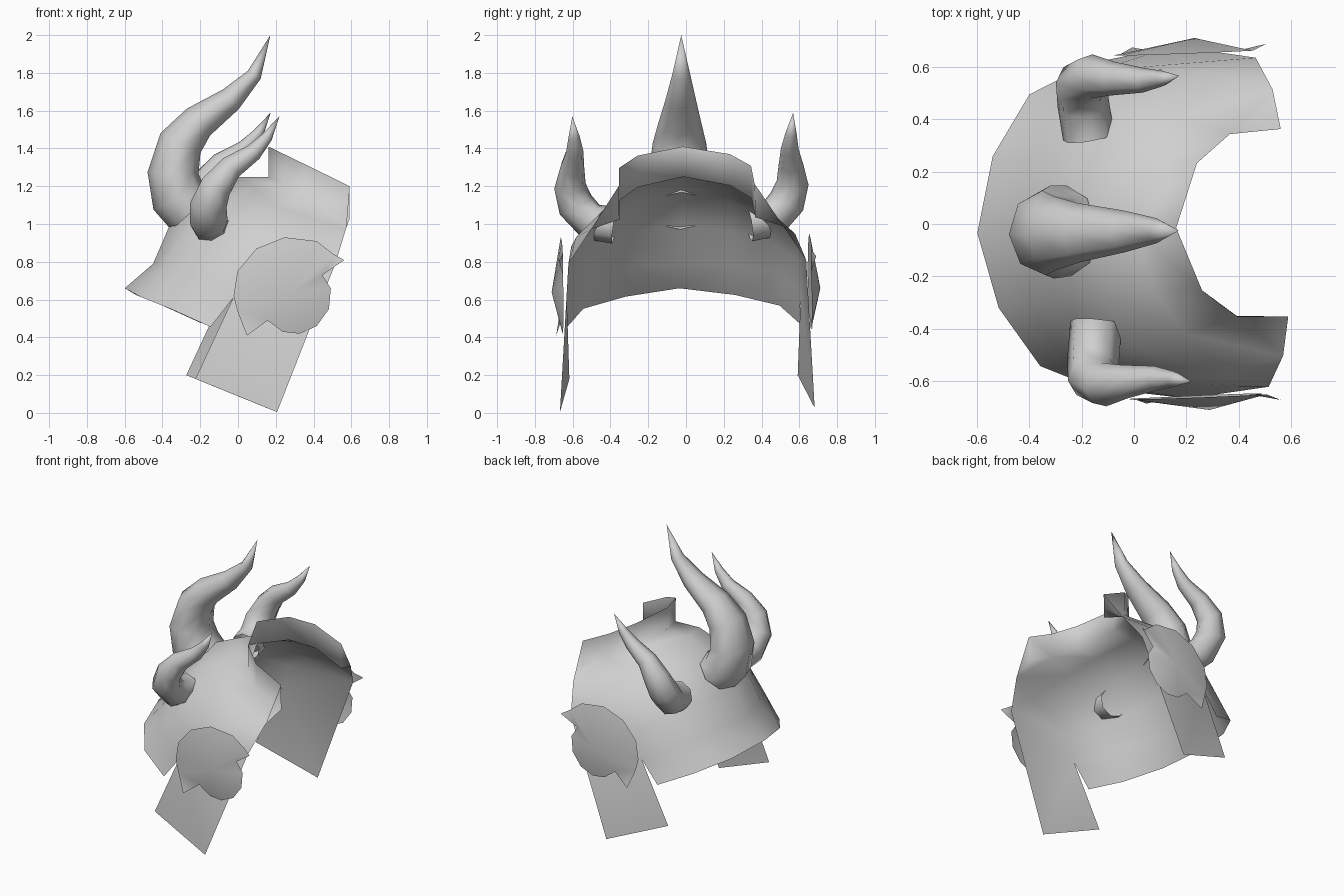
import bpy, bmesh, math
from mathutils import Vector

if "Cube" in bpy.data.objects:
    bpy.data.objects.remove(bpy.data.objects["Cube"])

grey = bpy.data.materials.new("plain grey")
grey.use_nodes = True
COLOUR = (0.63, 0.63, 0.63, 1)
grey.diffuse_color = COLOUR
grey.node_tree.nodes["Principled BSDF"].inputs["Base Color"].default_value = COLOUR


def finish(name, bm, mirrored=True):
    """Turn a bmesh into a smooth grey object, mirrored across the helmet's middle."""
    mesh = bpy.data.meshes.new(name)
    bm.to_mesh(mesh)
    bm.free()
    mesh.materials.append(grey)
    mesh.shade_smooth()
    ob = bpy.data.objects.new(name, mesh)
    bpy.context.collection.objects.link(ob)
    if mirrored:
        mod = ob.modifiers.new("both sides", "MIRROR")
        mod.use_axis = (False, True, False)
    # the whole helmet sits slightly turned and tilted
    ob.rotation_euler = (0.016, 0, 0.04)


def horn(name, path, across, flare, mirrored):
    """Tapered tube through (centre, radius) stations, wider along 'across', ending in a point."""
    bm = bmesh.new()
    sides = 8
    pts = [Vector(p[:3]) for p in path]
    rings = []
    normal = Vector(across)
    for i, p in enumerate(path[:-1]):
        t = (pts[i + 1] - pts[max(i - 1, 0)]).normalized()
        normal = (normal - t * normal.dot(t)).normalized()
        side = t.cross(normal)
        rings.append([bm.verts.new(pts[i] + p[3] * (flare * normal * math.cos(a) + side * math.sin(a)))
                      for a in (math.tau * k / sides for k in range(sides))])
    for a, b in zip(rings, rings[1:]):
        for k in range(sides):
            j = (k + 1) % sides
            bm.faces.new((a[k], a[j], b[j], b[k]))
    tip = bm.verts.new(pts[-1])
    for k in range(sides):
        bm.faces.new((rings[-1][k], rings[-1][(k + 1) % sides], tip))
    finish(name, bm, mirrored)


# Helmet shell: arcs from the neck rim over the crown to the face opening,
# each running from the middle out to one side
arcs = [
    [(-.6, 0, .66), (-.53, .29, .62), (-.38, .52, .56), (-.17, .615, .465)],
    [(-.45, 0, .79), (-.4, .27, .78), (-.28, .49, .74), (-.05, .62, .62)],
    [(-.36, 0, 1), (-.3, .26, .96), (-.18, .47, .9), (0, .61, .8)],
    [(-.18, 0, 1.17), (-.12, .26, 1.12), (-.02, .45, 1.04), (.15, .6, .89)],
    [(0, 0, 1.25), (.07, .25, 1.2), (.18, .41, 1.1), (.33, .58, .94)],
    [(.16, 0, 1.25), (.25, .245, 1.2), (.38, .35, 1.13), (.55, .51, .98)],
]
bm = bmesh.new()
grid = [[bm.verts.new(p) for p in arc] for arc in arcs]
for a, b in zip(grid, grid[1:]):
    for k in range(3):
        bm.faces.new((a[k], b[k], b[k + 1], a[k + 1]))
corner = bm.verts.new((.575, .36, 1.03))
bm.faces.new((grid[5][2], corner, grid[5][3]))

# Cheek guard hanging from the side of the shell
front = bm.verts.new((.49, .63, .8))
low_front = bm.verts.new((.18, .675, .015))
low_back = bm.verts.new((-.25, .605, .19))
side = [row[3] for row in grid[1:]]
for a, b in zip(side[:-1], side[1:]):
    bm.faces.new((a, b, front))
bm.faces.new((side[0], front, low_front, low_back))

# Raised brow wall along the face opening, closed down to the side of the shell
foot = [grid[5][0], grid[5][1], grid[5][2], corner]
top = [bm.verts.new((v.co.x, v.co.y, 1.41 - (v.co.x - .16) * .49)) for v in foot]
for k in range(3):
    bm.faces.new((foot[k], top[k], top[k + 1], foot[k + 1]))
bm.faces.new((corner, top[3], grid[5][3]))
bmesh.ops.recalc_face_normals(bm, faces=bm.faces)
if sum(f.normal.y * f.calc_area() for f in bm.faces) < 0:
    bmesh.ops.reverse_faces(bm, faces=bm.faces)
finish("helmet_shell", bm)

# Ear discs: shallow cones with two pointed corners bent outwards
outline = [(-.03, .55), (-.05, .63), (-.03, .76), (.07, .88), (.22, .94), (.39, .92),
           (.48, .85), (.42, .74), (.465, .67), (.455, .56), (.39, .47), (.3, .43),
           (.21, .44), (.13, .5)]
bm = bmesh.new()
rim = [bm.verts.new((x, .658, z)) for x, z in outline]
hub = bm.verts.new((.26, .712, .65))
for a, b in zip(rim, rim[1:] + rim[:1]):
    bm.faces.new((a, b, hub))
for x, z, a, b in ((.02, .42, rim[-1], rim[0]), (.535, .82, rim[6], rim[7])):
    bm.faces.new((a, bm.verts.new((x, .682, z)), b))
finish("ear_disc", bm)

# Horns
horn("crest_horn", [(-.25, 0, 1.07, .145), (-.315, 0, 1.14, .148), (-.345, 0, 1.27, .135),
                    (-.305, 0, 1.43, .118), (-.21, 0, 1.54, .094), (-.04, 0, 1.66, .067),
                    (.085, 0, 1.79, .04), (.17, 0, 2.0)], (0, 1, 0), 1.2, False)
horn("side_horn", [(-.16, .355, 1.0, .1), (-.175, .48, 1.02, .1), (-.18, .56, 1.11, .098),
                   (-.14, .59, 1.21, .085), (-.06, .58, 1.31, .065), (.06, .57, 1.39, .047),
                   (.13, .575, 1.47, .03), (.195, .585, 1.58)], (.3, .9, .2), 1, True)
